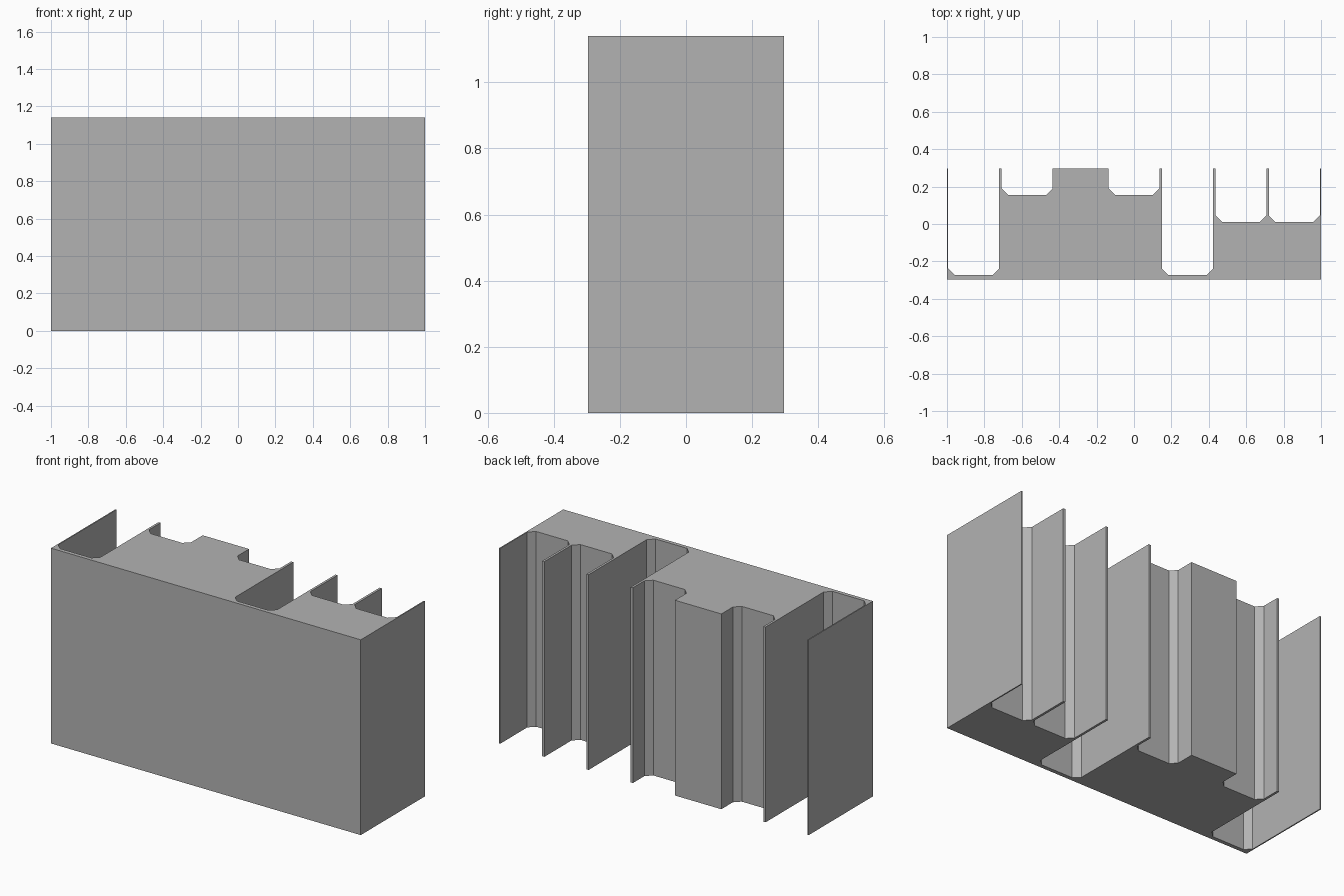
import bpy
import bmesh

cube = bpy.data.objects.get("Cube")
if cube:
    bpy.data.objects.remove(cube, do_unlink=True)

HEIGHT = 1.14
FRONT, BACK = -0.296, 0.296
PITCH = 2 / 7
HALF_SLOT = 0.136
CHAMFER = 0.034

# Floor of each pin slot along the key; None is a solid bay
DEEP, MIDDLE, SHALLOW = -0.273, 0.012, 0.156
SLOT_FLOORS = [DEEP, SHALLOW, None, SHALLOW, DEEP, MIDDLE, MIDDLE]


def slot_outline(centre, floor):
    """Chamfered slot, open at the back, from its left wall to its right."""
    a, b = centre - HALF_SLOT, centre + HALF_SLOT
    return [(a, BACK), (a, floor + CHAMFER), (a + CHAMFER, floor),
            (b - CHAMFER, floor), (b, floor + CHAMFER), (b, BACK)]


# Plan profile: front plate plus the stepped slots
profile = [(1, BACK), (1, FRONT), (-1, FRONT), (-1, BACK)]
for i, floor in enumerate(SLOT_FLOORS):
    if floor is not None:
        profile += slot_outline((i - 3) * PITCH, floor)

# Extrude the profile to full height
bm = bmesh.new()
base = bm.faces.new([bm.verts.new((x, y, 0)) for x, y in profile])
top = bmesh.ops.extrude_face_region(bm, geom=[base], use_keep_orig=True)
verts = [g for g in top["geom"] if isinstance(g, bmesh.types.BMVert)]
bmesh.ops.translate(bm, vec=(0, 0, HEIGHT), verts=verts)
bmesh.ops.recalc_face_normals(bm, faces=bm.faces)
bmesh.ops.triangulate(bm, faces=[f for f in bm.faces if len(f.verts) > 4])
mesh = bpy.data.meshes.new("slotted_block")
bm.to_mesh(mesh)
bm.free()
block = bpy.data.objects.new("slotted_block", mesh)
bpy.context.collection.objects.link(block)

# Plain grey
grey = bpy.data.materials.new("plain_grey")
grey.use_nodes = True
colour = (0.45, 0.45, 0.45, 1)
grey.diffuse_color = colour
grey.node_tree.nodes["Principled BSDF"].inputs["Base Color"].default_value = colour
mesh.materials.append(grey)
